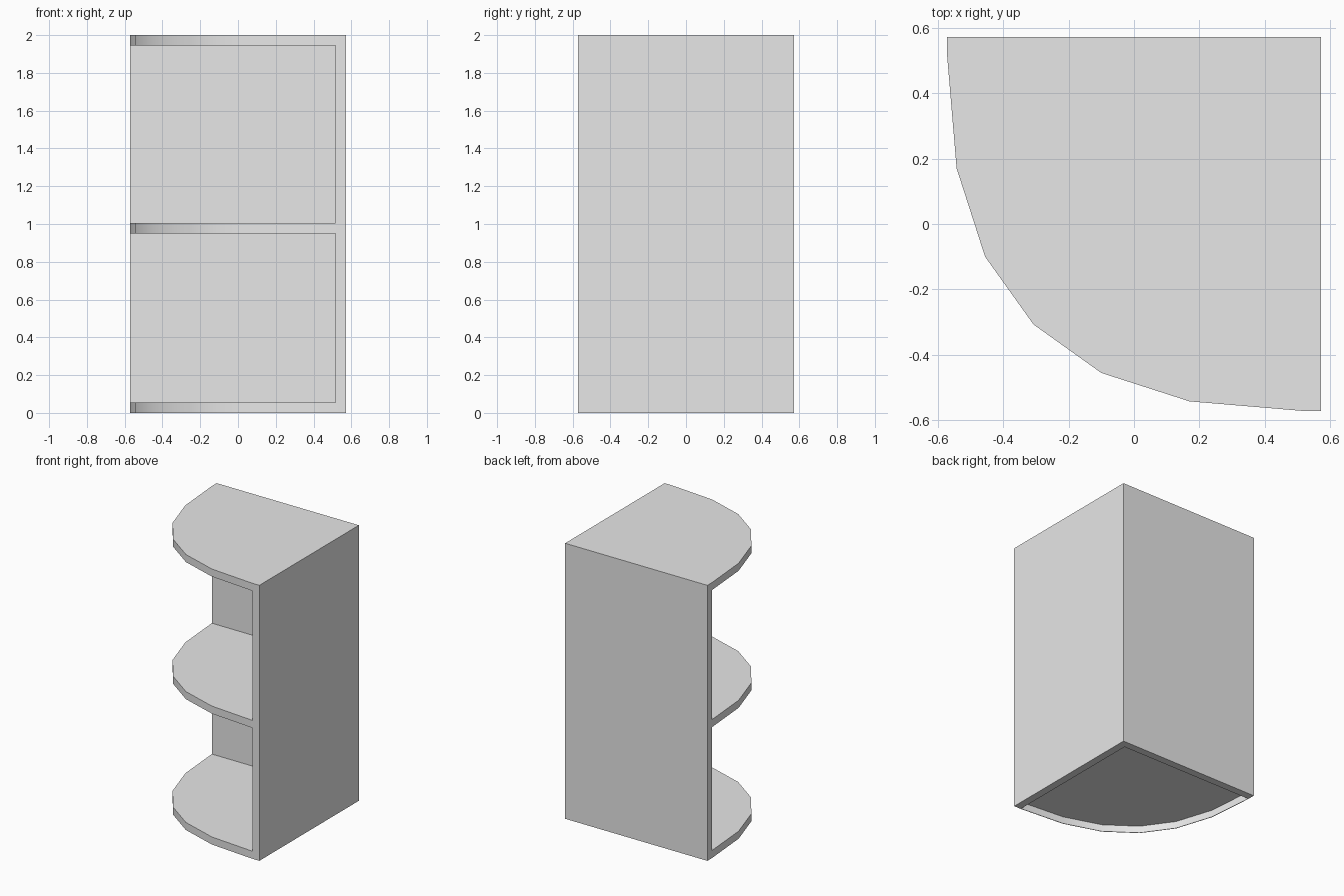
import bpy
import bmesh

if "Cube" in bpy.data.objects:
    bpy.data.objects.remove(bpy.data.objects["Cube"], do_unlink=True)

HALF = 0.571      # half the width and depth
INNER = 0.515     # inside faces of the side and back panels
BOARD = 0.055     # board thickness
HEIGHT = 2.0

grey = bpy.data.materials.new("light grey")
grey.use_nodes = True
grey.diffuse_color = (0.8, 0.8, 0.8, 1)
grey.node_tree.nodes["Principled BSDF"].inputs["Base Color"].default_value = (0.8, 0.8, 0.8, 1)


def prism(name, outline, z0, z1):
    """Extrude a plan outline between two heights."""
    bm = bmesh.new()
    base = bm.faces.new([bm.verts.new((x, y, z0)) for x, y in outline])
    top = bmesh.ops.extrude_face_region(bm, geom=[base])["geom"]
    verts = [v for v in top if isinstance(v, bmesh.types.BMVert)]
    bmesh.ops.translate(bm, verts=verts, vec=(0, 0, z1 - z0))
    bmesh.ops.recalc_face_normals(bm, faces=bm.faces)
    mesh = bpy.data.meshes.new(name)
    bm.to_mesh(mesh)
    bm.free()
    mesh.materials.append(grey)
    obj = bpy.data.objects.new(name, mesh)
    bpy.context.collection.objects.link(obj)
    return obj


def cut(target, cutter):
    """Subtract the cutter and remove it."""
    cutter.hide_render = True
    mod = target.modifiers.new("cut", "BOOLEAN")
    mod.operation = "DIFFERENCE"
    mod.solver = "EXACT"
    mod.object = cutter
    bpy.context.view_layer.objects.active = target
    bpy.ops.object.modifier_apply(modifier=mod.name)
    bpy.data.objects.remove(cutter, do_unlink=True)


# Curved front, symmetric about the plan diagonal
half_arc = [(-HALF, INNER), (-0.542, 0.17), (-0.455, -0.1), (-0.307, -0.307)]
arc = half_arc + [(y, x) for x, y in reversed(half_arc[:-1])]
plan = [(HALF, HALF), (-HALF, HALF)] + arc + [(HALF, -HALF)]

# Corner shelf unit as one body with side panel, back panel and three shelves
unit = prism("corner_shelf_unit", plan, 0, HEIGHT)

# Two open bays
bay = [(INNER, INNER), (-1, INNER), (-1, -1), (INNER, -1)]
for z0, z1 in [(BOARD, 0.95), (0.95 + BOARD, HEIGHT - BOARD)]:
    cut(unit, prism("bay_cutter", bay, z0, z1))

# Hollow underside behind a thin curved lip
recess = [(INNER, INNER)] + [
    (INNER + (x - INNER) * 0.996, INNER + (y - INNER) * 0.996) for x, y in arc]
cut(unit, prism("recess_cutter", recess, -0.1, BOARD - 0.004))

# Smooth the curved edges, keep board corners sharp
bpy.ops.object.select_all(action="DESELECT")
unit.select_set(True)
bpy.context.view_layer.objects.active = unit
bpy.ops.object.shade_smooth_by_angle(angle=0.5)
